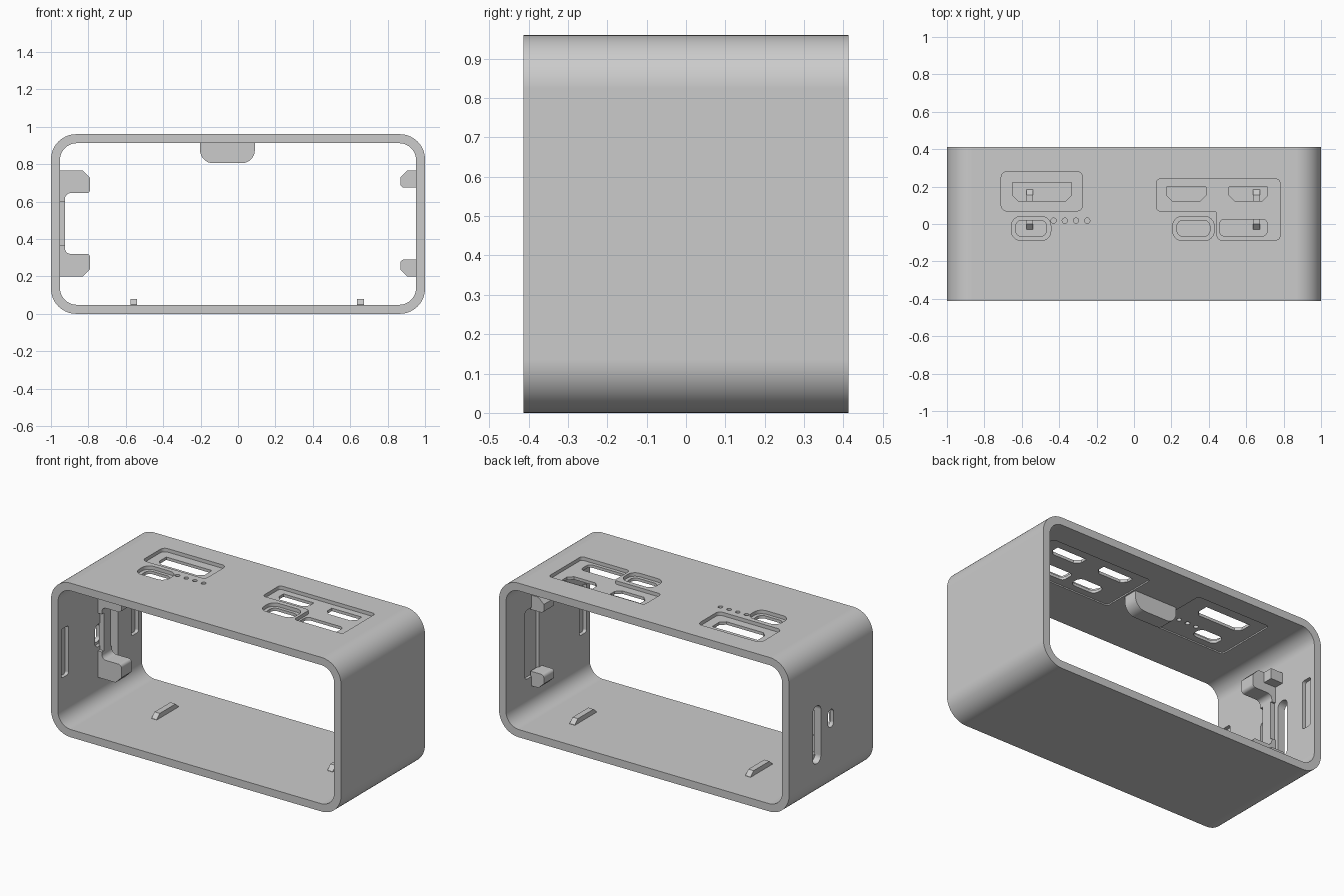
import bpy, bmesh
from mathutils import Vector

old = bpy.data.objects.get("Cube")
if old:
    bpy.data.objects.remove(old, do_unlink=True)

grey = bpy.data.materials.new("matte grey")
grey.use_nodes = True
grey.diffuse_color = (0.6, 0.6, 0.6, 1)
grey.node_tree.nodes["Principled BSDF"].inputs["Base Color"].default_value = (0.6, 0.6, 0.6, 1)


def rounded(points, radius, steps=8):
    """Replace the corners of a polygon with arcs; radius may be a list."""
    pts = [Vector(p) for p in points]
    radii = radius if isinstance(radius, list) else [radius] * len(pts)
    out = []
    for i, p in enumerate(pts):
        r = radii[i]
        if r <= 0:
            out.append(p)
            continue
        u = (pts[i - 1] - p).normalized()
        v = (pts[(i + 1) % len(pts)] - p).normalized()
        bis = (u + v).normalized()
        cos_h = u.dot(bis)
        sin_h = (1 - cos_h ** 2) ** 0.5
        c = p + bis * (r / sin_h)
        a = (p + u * (r * cos_h / sin_h) - c).normalized()
        b = (p + v * (r * cos_h / sin_h) - c).normalized()
        out += [c + a.slerp(b, k / steps).normalized() * r for k in range(steps + 1)]
    return out


def rect(x0, x1, y0, y1):
    return [(x0, y0), (x1, y0), (x1, y1), (x0, y1)]


def port(x0, x1, y0, y1, c=0.03):
    """Socket outline with its two lower corners cut off."""
    return [(x0 + c, y0), (x1 - c, y0), (x1, y0 + c), (x1, y1), (x0, y1), (x0, y0 + c)]


PLACE = {"X": lambda a, b, d: (d, a, b),
         "Y": lambda a, b, d: (a, d, b),
         "Z": lambda a, b, d: (a, b, d)}


def prism(name, outline, axis, lo, hi, radius=0.0, steps=8):
    """Extrude a 2D outline along an axis between lo and hi."""
    bm = bmesh.new()
    pts = rounded(outline, radius, steps)
    rings = [[bm.verts.new(PLACE[axis](p[0], p[1], d)) for p in pts] for d in (lo, hi)]
    bm.faces.new(rings[0])
    bm.faces.new(rings[1])
    for i in range(len(pts)):
        j = (i + 1) % len(pts)
        bm.faces.new((rings[0][i], rings[0][j], rings[1][j], rings[1][i]))
    bmesh.ops.recalc_face_normals(bm, faces=bm.faces)
    mesh = bpy.data.meshes.new(name)
    bm.to_mesh(mesh)
    bm.free()
    mesh.materials.append(grey)
    obj = bpy.data.objects.new(name, mesh)
    bpy.context.scene.collection.objects.link(obj)
    return obj


def activate(obj):
    bpy.ops.object.select_all(action="DESELECT")
    obj.select_set(True)
    bpy.context.view_layer.objects.active = obj


def cut(target, *args, **kw):
    """Subtract a prism from the target."""
    cutter = prism("cutter", *args, **kw)
    cutter.hide_render = True
    activate(target)
    mod = target.modifiers.new("cut", "BOOLEAN")
    mod.operation, mod.solver, mod.object = "DIFFERENCE", "EXACT", cutter
    bpy.ops.object.modifier_apply(modifier=mod.name)
    bpy.data.objects.remove(cutter, do_unlink=True)


# Open rounded sleeve
H, D, T = 0.96, 0.413, 0.048
TOP_IN, SIDE_IN = H - T, 1 - T
shell = prism("sleeve", rect(-1, 1, 0, H), "Y", -D, D, radius=0.135, steps=14)
cut(shell, rect(-SIDE_IN, SIDE_IN, T, TOP_IN), "Y", -1, 1, radius=0.09, steps=14)

# Shallow pockets under the roof, around the port groups
for x0, x1, y1 in ((-0.73, -0.22, 0.29), (0.1, 0.8, 0.26)):
    cut(shell, rect(x0, x1, -0.11, y1), "Z", 0.88, TOP_IN + 0.008, radius=0.02)

# Sunken panels on the roof
PANEL = H - 0.022
cut(shell, rect(-0.71, -0.275, 0.07, 0.28), "Z", PANEL, 1.1, radius=0.03)
cut(shell, [(0.12, 0.24), (0.12, 0.07), (0.445, 0.07), (0.445, -0.085),
            (0.78, -0.085), (0.78, 0.24)], "Z", PANEL, 1.1, radius=0.02)
for x0, x1 in ((-0.655, -0.445), (0.207, 0.428)):
    cut(shell, rect(x0, x1, -0.088, 0.04), "Z", PANEL, 1.1, radius=0.05)
    cut(shell, rect(x0 + 0.022, x1 - 0.022, -0.067, 0.02), "Z", 0.85, 1.1, radius=0.035)

# Port openings
for x0, x1, y0, y1 in ((-0.65, -0.335, 0.123, 0.222), (0.175, 0.385, 0.123, 0.198),
                       (0.508, 0.715, 0.123, 0.198)):
    cut(shell, port(x0, x1, y0, y1), "Z", 0.85, 1.1)
cut(shell, rect(0.458, 0.712, -0.064, 0.025), "Z", 0.85, 1.1, radius=0.025)

# Indicator holes
for i in range(4):
    x = -0.43 + 0.06 * i
    cut(shell, rect(x - 0.014, x + 0.014, 0.004, 0.032), "Z", 0.85, 1.1, radius=0.0139, steps=5)

# Through slots in the right wall
cut(shell, rect(0.1, 0.18, 0.23, 0.59), "X", -1.1, -0.9, radius=0.038)
cut(shell, rect(-0.025, 0.03, 0.405, 0.515), "X", -1.1, -0.9, radius=0.026)
cut(shell, rect(-0.05, 0.05, 0.39, 0.53), "X", -0.975, -0.9, radius=0.035)

# Blind slots inside the walls
for y in (-0.345, 0.345):
    cut(shell, rect(y - 0.035, y + 0.035, 0.33, 0.635), "X", -0.975, -0.9, radius=0.015)
cut(shell, rect(-0.38, -0.31, 0.33, 0.635), "X", 0.9, 0.975, radius=0.015)
cut(shell, rect(0.09, 0.23, 0.26, 0.69), "X", 0.9, 0.97, radius=0.03)

parts = [shell]

# Right bracket: thin rail with a hook at each end
parts.append(prism("right_rail", rect(-0.96, -0.925, 0.22, 0.745), "Y", 0.0, 0.07))
MID = 0.4825
for label, s in (("upper", 1), ("lower", -1)):
    def flip(points):
        return [(x, MID + s * (z - MID)) for x, z in points]
    hook = [(-0.96, 0.765), (-0.83, 0.765), (-0.79, 0.725), (-0.79, 0.645),
            (-0.925, 0.645), (-0.925, 0.6), (-0.96, 0.6)]
    parts.append(prism("right_hook_" + label, flip(hook), "Y", -0.02, 0.08,
                       radius=[0, 0, 0, 0.02, 0.03, 0, 0]))
    base = [(-0.96, 0.765), (-0.87, 0.765), (-0.87, 0.7), (-0.96, 0.7)]
    parts.append(prism("right_hook_base_" + label, flip(base), "Y", 0.08, 0.14))
    # Left clip
    clip = [(0.96, 0.765), (0.905, 0.765), (0.868, 0.73), (0.868, 0.675), (0.96, 0.675)]
    parts.append(prism("left_clip_" + label, flip(clip), "Y", 0.06, 0.16,
                       radius=[0, 0, 0, 0.02, 0]))

# Hanging roof tab
parts.append(prism("roof_tab", rect(-0.203, 0.09, 0.805, 0.925), "Y", 0.03, 0.12,
                   radius=[0.07, 0.07, 0, 0]))

# Floor ribs with sloped ends
for label, x in (("right", -0.557), ("left", 0.655)):
    rib = [(-0.03, 0.04), (0.185, 0.04), (0.185, 0.05), (0.155, 0.078), (0.0, 0.078), (-0.03, 0.05)]
    parts.append(prism("floor_rib_" + label, rib, "X", x - 0.018, x + 0.018))

# Smooth rounded areas, crisp edges
for obj in parts:
    activate(obj)
    bpy.ops.object.shade_smooth_by_angle(angle=0.5)
    mod = obj.modifiers.new("weighted normals", "WEIGHTED_NORMAL")
    mod.keep_sharp = True
